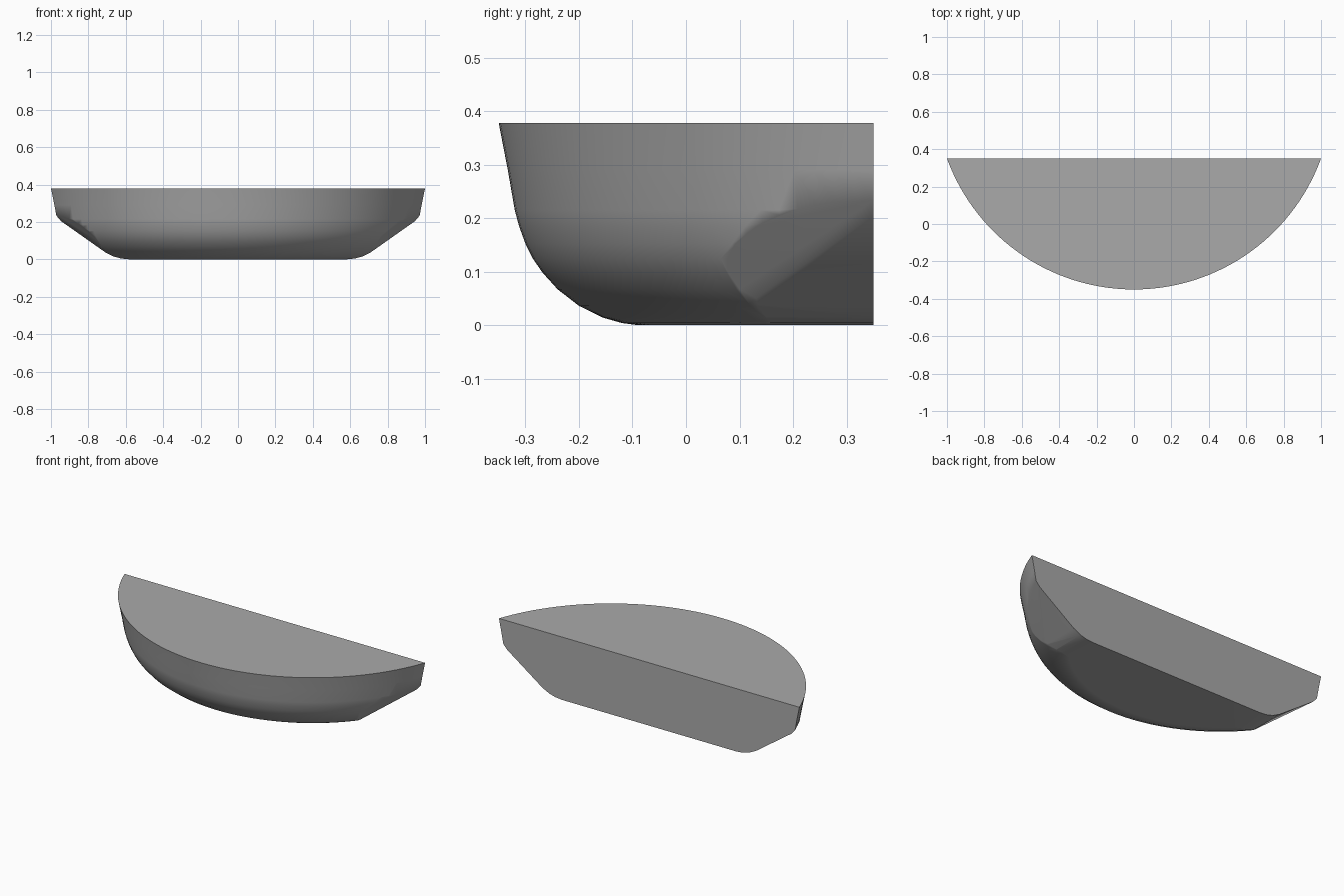
import bpy, bmesh, math
from mathutils import Vector

if "Cube" in bpy.data.objects:
    bpy.data.objects.remove(bpy.data.objects["Cube"])

BACK = 0.35           # y of the flat back
AXIS = 0.714          # y of the bowl's axis

# One flat grey for the whole body
grey = bpy.data.materials.new("plain grey")
grey.use_nodes = True
colour = (0.4, 0.4, 0.4, 1)
grey.diffuse_color = colour
grey.node_tree.nodes["Principled BSDF"].inputs["Base Color"].default_value = colour

# Bowl: front profile (y, z) spun around the axis
profile = [(AXIS, 0.378), (-0.35, 0.378), (-0.333, 0.29), (-0.32, 0.215), (-0.312, 0.185),
           (-0.3, 0.152), (-0.286, 0.124), (-0.268, 0.098), (-0.24, 0.067), (-0.2, 0.036),
           (-0.155, 0.014), (-0.12, 0.004), (-0.09, 0), (AXIS, 0)]
bm = bmesh.new()
points = [bm.verts.new((0, y, z)) for y, z in profile]
edges = [bm.edges.new(pair) for pair in zip(points, points[1:])]
bmesh.ops.spin(bm, geom=points + edges, cent=(0, AXIS, 0), axis=(0, 0, 1),
               angle=math.tau, steps=160)
bmesh.ops.remove_doubles(bm, verts=bm.verts, dist=0.0005)
bmesh.ops.recalc_face_normals(bm, faces=bm.faces)


def slice_off(point, normal):
    """Remove everything beyond a plane and close the cut."""
    result = bmesh.ops.bisect_plane(
        bm, geom=bm.verts[:] + bm.edges[:] + bm.faces[:], dist=0.0001,
        plane_co=point, plane_no=Vector(normal).normalized(), clear_outer=True)
    rim = [e for e in result["geom_cut"]
           if isinstance(e, bmesh.types.BMEdge) and e.is_boundary]
    if rim:
        bmesh.ops.holes_fill(bm, edges=rim, sides=0)


# Flat back
slice_off((0, BACK, 0), (0, 1, 0))

# Mirrored lower corners: main slope, upper blend, then easing into the base
for side in (1, -1):
    slice_off((side * 0.94, 0, 0.2), (side * 0.576, 0, -0.817))
    slice_off((side * 0.957, BACK, 0.217), (side * 0.725, -0.28, -0.63))
    slice_off((side * 0.7, 0, 0.033), (side * 0.45, 0, -0.893))
    slice_off((side * 0.665, 0, 0.015), (side * 0.25, 0, -0.968))
    slice_off((side * 0.63, 0, 0.005), (side * 0.1, 0, -0.995))

bmesh.ops.remove_doubles(bm, verts=bm.verts, dist=0.0005)
bmesh.ops.recalc_face_normals(bm, faces=bm.faces)
mesh = bpy.data.meshes.new("half_bowl_body")
bm.to_mesh(mesh)
bm.free()
mesh.materials.append(grey)
body = bpy.data.objects.new("half_bowl_body", mesh)
bpy.context.collection.objects.link(body)

# Smooth shading with crisp rim and back edges
bpy.context.view_layer.objects.active = body
body.select_set(True)
bpy.ops.object.shade_smooth_by_angle(angle=math.radians(40))
weighted = body.modifiers.new("flat face normals", "WEIGHTED_NORMAL")
weighted.keep_sharp = True
